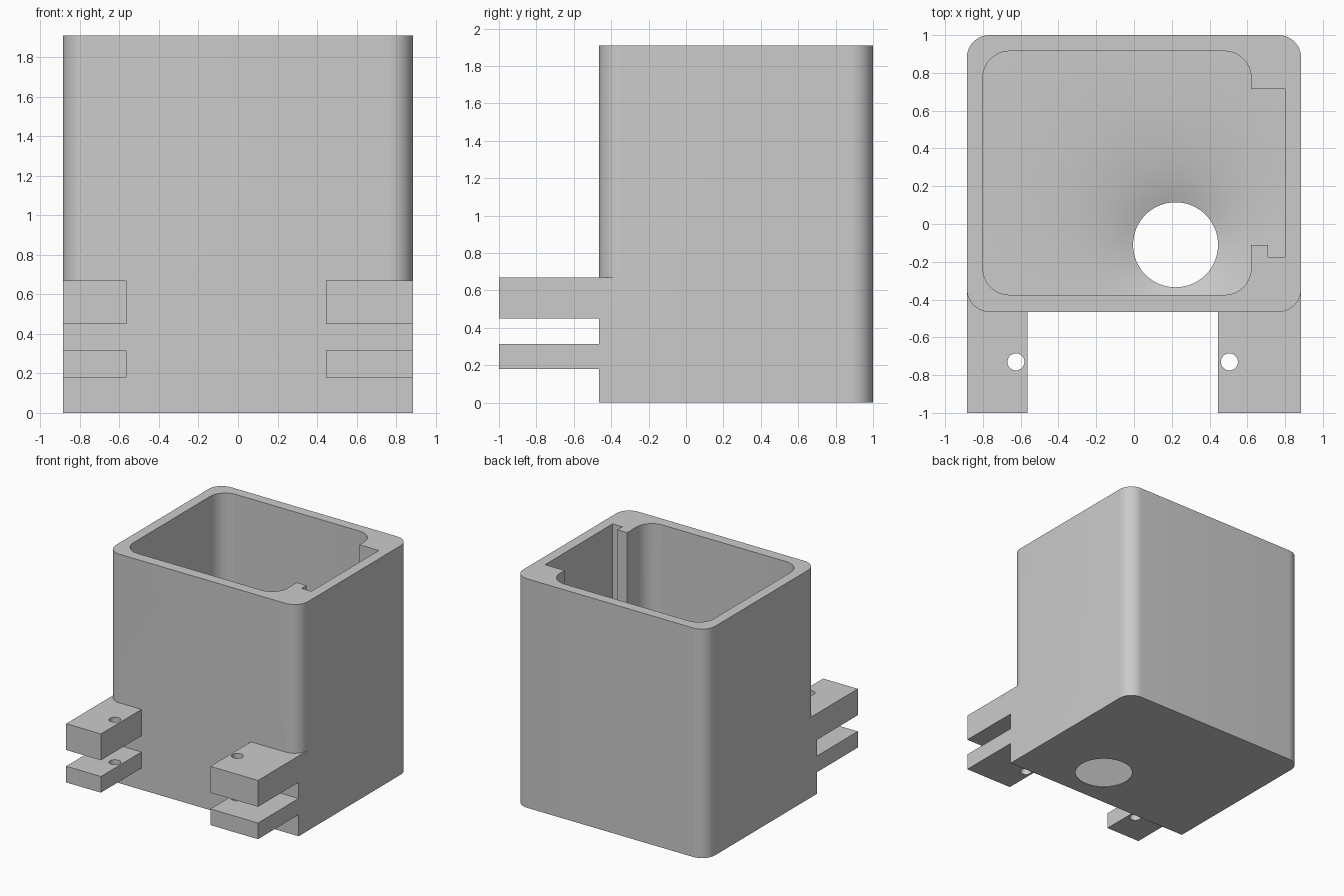
import bpy, bmesh, math

cube = bpy.data.objects.get("Cube")
if cube:
    bpy.data.objects.remove(cube, do_unlink=True)

grey = bpy.data.materials.new("plain grey")
grey.use_nodes = True
grey.diffuse_color = (0.6, 0.6, 0.6, 1)
grey.node_tree.nodes["Principled BSDF"].inputs["Base Color"].default_value = grey.diffuse_color


def finish(name, bm):
    bmesh.ops.recalc_face_normals(bm, faces=bm.faces)
    mesh = bpy.data.meshes.new(name)
    bm.to_mesh(mesh)
    bm.free()
    mesh.materials.append(grey)
    obj = bpy.data.objects.new(name, mesh)
    bpy.context.collection.objects.link(obj)
    return obj


def prism(name, points, z0, z1):
    bm = bmesh.new()
    base = bm.faces.new([bm.verts.new((x, y, z0)) for x, y in points])
    top = bmesh.ops.extrude_face_region(bm, geom=[base])["geom"]
    moved = [v for v in top if isinstance(v, bmesh.types.BMVert)]
    bmesh.ops.translate(bm, verts=moved, vec=(0, 0, z1 - z0))
    return finish(name, bm)


def box(name, x0, x1, y0, y1, z0, z1):
    return prism(name, [(x0, y0), (x1, y0), (x1, y1), (x0, y1)], z0, z1)


def arc(cx, cy, r, start, sweep=90, steps=12):
    angles = [math.radians(start + sweep * i / steps) for i in range(steps + 1)]
    return [(cx + r * math.cos(a), cy + r * math.sin(a)) for a in angles]


def circle(cx, cy, r, steps):
    return arc(cx, cy, r, 0, 360, steps)[:-1]


def combine(target, tool, operation):
    mod = target.modifiers.new(operation, "BOOLEAN")
    mod.operation = operation
    mod.solver = "EXACT"
    mod.object = tool
    bpy.ops.object.select_all(action="DESELECT")
    bpy.context.view_layer.objects.active = target
    target.select_set(True)
    bpy.ops.object.modifier_apply(modifier=mod.name)
    bpy.data.objects.remove(tool, do_unlink=True)


HALF, FRONT, BACK, TOP = 0.885, -0.465, 1.0, 1.91
R = 0.12
HOLE_X, HOLE_Y, HOLE_R = 0.22, -0.11, 0.225

# Housing: rounded back corners, front corners square below the step
back = arc(HALF - R, BACK - R, R, 0) + arc(R - HALF, BACK - R, R, 90)
front = arc(R - HALF, FRONT + R, R, 180) + arc(HALF - R, FRONT + R, R, 270)
housing = prism("housing", back + front, 0, TOP)
lower = prism("lower_block", back + [(-HALF, FRONT), (HALF, FRONT)], 0, 0.67)
combine(housing, lower, "UNION")

# Cavity outline with the side recess and small slot
r = 0.14
outline = (arc(0.62 - r, -0.375 + r, r, 270)
           + [(0.62, -0.11), (0.71, -0.11), (0.71, -0.175), (0.8, -0.175), (0.8, 0.715), (0.62, 0.715)]
           + arc(0.62 - r, 0.915 - r, r, 0)
           + arc(-0.8 + r, 0.915 - r, r, 90)
           + arc(-0.8 + r, -0.375 + r, r, 180))
cavity = prism("cavity_cutter", outline, -0.2, TOP + 0.2)

# Floor falling gently to the round outlet
bm = bmesh.new()
distances = [0, 0.06, 0.13, 0.22, 0.34, 0.5, 0.75, 1.1, 1.7]
section = [(HOLE_R + d, 0.008 + 0.11 * (1 - math.exp(-d / 0.3))) for d in distances]
section += [(HOLE_R + distances[-1], -0.5), (HOLE_R, -0.5)]
rings = []
for radius, z in section:
    rings.append([bm.verts.new((x, y, z)) for x, y in circle(HOLE_X, HOLE_Y, radius, 64)])
for a, b in zip(rings, rings[1:] + rings[:1]):
    for i in range(len(a)):
        j = (i + 1) % len(a)
        bm.faces.new((a[i], a[j], b[j], b[i]))
combine(cavity, finish("floor_form", bm), "DIFFERENCE")
combine(housing, cavity, "DIFFERENCE")

# Two pairs of drilled mounting lugs
parts = [housing]
for side, x0, x1, hole_x in (("right", -HALF, -0.565, -0.625), ("left", 0.445, HALF, 0.505)):
    for level, z0, z1 in (("lower", 0.18, 0.315), ("upper", 0.45, 0.67)):
        lug = box(f"{level}_{side}_lug", x0, x1, -1, FRONT, z0, z1)
        drill = prism("drill", circle(hole_x, -0.73, 0.045, 32), z0 - 0.1, z1 + 0.1)
        combine(lug, drill, "DIFFERENCE")
        parts.append(lug)

# Smooth rounded surfaces, keep crisp edges
for obj in parts:
    bpy.ops.object.select_all(action="DESELECT")
    bpy.context.view_layer.objects.active = obj
    obj.select_set(True)
    bpy.ops.object.shade_smooth_by_angle(angle=math.radians(30))
